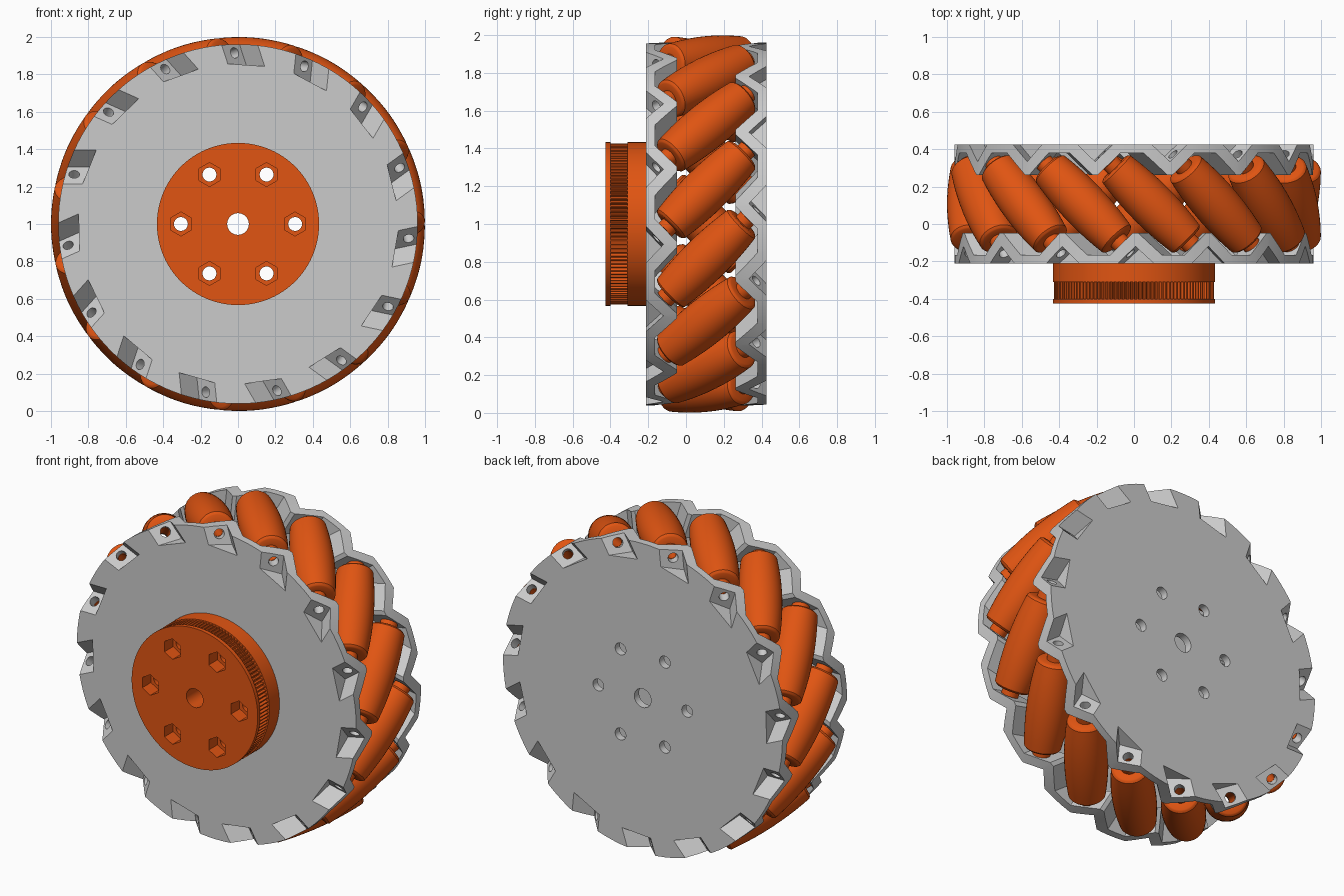
import bpy, bmesh, math
from mathutils import Matrix, Vector

if "Cube" in bpy.data.objects:
    bpy.data.objects.remove(bpy.data.objects["Cube"])

N = 15                      # rollers
PITCH = math.radians(24)
PHASE = math.radians(6)
MID, CZ = 0.107, 1.0        # wheel centre in y and z
RC = 0.875                  # radius at which the roller axes sit
HALF = 0.318                # half width over both plates
AXIS = Vector((1, -1, 0)).normalized()

orange = bpy.data.materials.new("orange")
orange.diffuse_color = (0.75, 0.09, 0.006, 1)
orange.use_nodes = True
orange.node_tree.nodes["Principled BSDF"].inputs["Base Color"].default_value = orange.diffuse_color


def frame(k, side=0):
    """Roller frame: x tangent, y along the wheel axle, z radial."""
    return (Matrix.Translation((0, MID, CZ)) @ Matrix.Rotation(PHASE + k * PITCH, 4, 'Y')
            @ Matrix.Rotation(math.pi * side, 4, 'Z'))


def along(direction, pos):
    q = direction.to_track_quat('Z', 'Y').to_matrix().to_4x4()
    return Matrix.Translation(pos) @ q


def finish(bm, name, mat=None, hide=False):
    bmesh.ops.recalc_face_normals(bm, faces=bm.faces[:])
    me = bpy.data.meshes.new(name)
    bm.to_mesh(me)
    bm.free()
    ob = bpy.data.objects.new(name, me)
    bpy.context.collection.objects.link(ob)
    if mat:
        me.materials.append(mat)
    ob.hide_render = hide
    ob.hide_viewport = False
    return ob


def smooth(ob, deg=30):
    ob.data.shade_smooth()
    ob.data.set_sharp_from_angle(angle=math.radians(deg))


def cyl(bm, r, depth, matrix, seg=32):
    bmesh.ops.create_cone(bm, cap_ends=True, segments=seg, radius1=r, radius2=r,
                          depth=depth, matrix=matrix)


def y_cyl(bm, r, y0, y1, x=0, z=CZ, seg=32):
    m = Matrix.Translation((x, (y0 + y1) / 2, z)) @ Matrix.Rotation(math.pi / 2, 4, 'X')
    cyl(bm, r, y1 - y0, m, seg)


def prism(bm, pts, floor, matrix):
    """Radial prism over (tangent, axle) points with a sloping floor."""
    d = math.radians(22)
    low = [bm.verts.new(matrix @ Vector((t, y, (floor - t * math.sin(d)) / math.cos(d))))
           for t, y in pts]
    top = [bm.verts.new(matrix @ Vector((t, y, 1.1))) for t, y in pts]
    bm.faces.new(low)
    bm.faces.new(top[::-1])
    for i in range(len(pts)):
        j = (i + 1) % len(pts)
        bm.faces.new((low[i], low[j], top[j], top[i]))


def ab(a=None, b=None, y=None):
    """Tangent/axle point from roller-axis (a) and cross-axis (b) distances."""
    s = math.sqrt(2)
    if y is None:
        return ((a + b) / s, (b - a) / s)
    return (a * s + y, y) if a is not None else (b * s - y, y)


def bake(ob, steps):
    """Apply booleans and remove the cutters."""
    for op, tool in steps:
        m = ob.modifiers.new(op, 'BOOLEAN')
        m.operation, m.object, m.solver = op, tool, 'EXACT'
    bpy.context.view_layer.update()
    dg = bpy.context.evaluated_depsgraph_get()
    me = bpy.data.meshes.new_from_object(ob.evaluated_get(dg))
    ob.modifiers.clear()
    ob.data = me
    for _, tool in steps:
        bpy.data.objects.remove(tool)
    smooth(ob)


def bolt_holes():
    bm = bmesh.new()
    y_cyl(bm, 0.058, -1, 1)
    for k in range(6):
        t = k * math.pi / 3
        y_cyl(bm, 0.037, -1, 1, 0.305 * math.cos(t), CZ + 0.305 * math.sin(t), 24)
    return finish(bm, "bolt_hole_cutter", hide=True)


# Side plates: thin discs with angled roller brackets round the rim
bracket = [ab(a=0.315, y=-0.30), ab(a=0.315, y=-0.155),
           ab(b=0.115, y=-0.155), ab(b=0.115, y=-0.30)]
notch = [ab(a=0.375, y=-0.35), ab(a=0.375, b=0.055), ab(b=0.055, y=-0.35)]
for side, name in enumerate(("front_plate", "back_plate")):
    s = -1 if side == 0 else 1
    ys = sorted((MID + s * HALF, MID + s * 0.272))
    bm = bmesh.new()
    y_cyl(bm, 0.98, *ys, seg=120)
    plate = finish(bm, name)

    bm = bmesh.new()
    for k in range(N):
        prism(bm, bracket, 0.80, frame(k, side))
    brackets = finish(bm, "bracket_helper", hide=True)

    bm = bmesh.new()
    y_cyl(bm, 0.96, MID - 0.5, MID + 0.5, seg=120)
    rim = finish(bm, "rim_helper", hide=True)

    bm = bmesh.new()
    for k in range(N):
        prism(bm, notch, 0.85, frame(k, side))
    notches = finish(bm, "notch_cutter", hide=True)

    bm = bmesh.new()
    for k in range(N):
        cyl(bm, 0.029, 0.16, frame(k, side) @ along(AXIS, AXIS * 0.37 + Vector((0, 0, RC))), 20)
    bores = finish(bm, "axle_bore_cutter", hide=True)

    bake(plate, [('UNION', brackets), ('INTERSECT', rim), ('DIFFERENCE', notches),
                 ('DIFFERENCE', bores), ('DIFFERENCE', bolt_holes())])

# Barrel rollers with a bore and a spacer collar at each end
half = [(0.312, 0.028), (0.312, 0.05), (0.275, 0.05), (0.275, 0.088), (0.271, 0.096)]
barrel = [(a, 0.999 - math.sqrt(RC ** 2 + a * a / 2))
          for a in [0.262 - 0.0524 * i for i in range(11)]]
profile = half + barrel + [(-a, r) for a, r in reversed(half)]
SEG = 40
bm = bmesh.new()
rings = [[bm.verts.new((r * math.cos(2 * math.pi * i / SEG), r * math.sin(2 * math.pi * i / SEG), a))
          for i in range(SEG)] for a, r in profile]
for p in range(len(rings)):
    A, B = rings[p], rings[(p + 1) % len(rings)]
    for i in range(SEG):
        j = (i + 1) % SEG
        bm.faces.new((A[i], A[j], B[j], B[i]))
roller = finish(bm, "roller_01", orange)
smooth(roller)
for k in range(N):
    ob = roller if k == 0 else bpy.data.objects.new(f"roller_{k + 1:02d}", roller.data)
    if k:
        bpy.context.collection.objects.link(ob)
    ob.matrix_world = frame(k) @ along(AXIS, Vector((0, 0, RC)))

# Toothed drive pulley on the front
TEETH = 120
levels = [(-0.208, 0.433, 0.433), (-0.31, 0.433, 0.433), (-0.31, 0.427, 0.410),
          (-0.40, 0.427, 0.410), (-0.40, 0.433, 0.433), (-0.425, 0.433, 0.433)]
bm = bmesh.new()
rings = []
for y, tip, root in levels:
    ring = []
    for i in range(TEETH * 4):
        r = tip if i % 4 < 2 else root
        t = 2 * math.pi * i / (TEETH * 4)
        ring.append(bm.verts.new((r * math.cos(t), y, CZ + r * math.sin(t))))
    rings.append(ring)
for A, B in zip(rings, rings[1:]):
    for i in range(len(A)):
        j = (i + 1) % len(A)
        bm.faces.new((A[i], A[j], B[j], B[i]))
bm.faces.new(rings[0])
bm.faces.new(rings[-1])
pulley = finish(bm, "drive_pulley", orange)

# Hexagonal nut pockets in the pulley
bm = bmesh.new()
for k in range(6):
    t = k * math.pi / 3
    y_cyl(bm, 0.064, -0.6, -0.34, 0.305 * math.cos(t), CZ + 0.305 * math.sin(t), 6)
pockets = finish(bm, "nut_pocket_cutter", hide=True)
bake(pulley, [('DIFFERENCE', pockets), ('DIFFERENCE', bolt_holes())])
